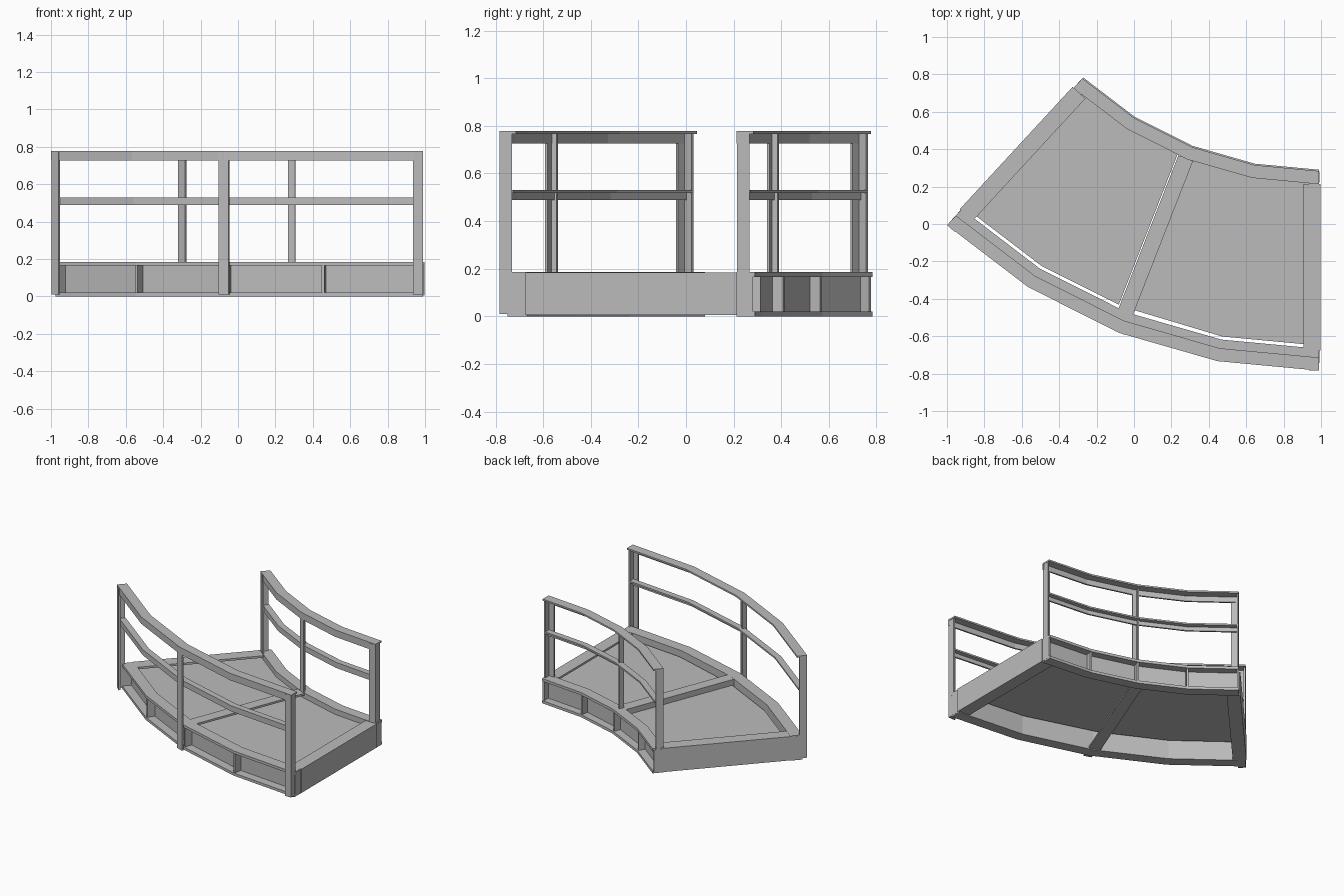
import bpy, bmesh, math
from mathutils import Vector

if "Cube" in bpy.data.objects:
    bpy.data.objects.remove(bpy.data.objects["Cube"])

grey = bpy.data.materials.new("steel_grey")
grey.use_nodes = True
COLOUR = (0.5, 0.5, 0.5, 1)
grey.diffuse_color = COLOUR
grey.node_tree.nodes["Principled BSDF"].inputs["Base Color"].default_value = COLOUR

# Curved layout: four straight bays swept about one centre
CENTRE = Vector((0.99, 2.15, 0))
STEP = math.radians(42.7) / 4
JOINTS = [i * STEP for i in range(5)]
BEND = math.tan(STEP / 2)
TOP = 0.185
PLATE = 0.012


def place(angle, r, s, z):
    """Point at radius r, shifted s along the curve, at height z."""
    sn, cs = math.sin(angle), math.cos(angle)
    return CENTRE + Vector((-sn * r - cs * s, -cs * r + sn * s, z))


def loft(name, sections):
    """Solid through a series of matching closed sections."""
    bm = bmesh.new()
    rings = [[bm.verts.new(p) for p in sec] for sec in sections]
    for a, b in zip(rings, rings[1:]):
        for i in range(len(a)):
            j = (i + 1) % len(a)
            bm.faces.new((a[i], a[j], b[j], b[i]))
    bm.faces.new(rings[0])
    bm.faces.new(rings[-1])
    bmesh.ops.recalc_face_normals(bm, faces=bm.faces)
    mesh = bpy.data.meshes.new(name)
    bm.to_mesh(mesh)
    bm.free()
    mesh.materials.append(grey)
    obj = bpy.data.objects.new(name, mesh)
    bpy.context.collection.objects.link(obj)
    return obj


def sweep(name, profile, first=0, last=4, start=0.0, end=0.0):
    """Run an (r, z) profile along the bays, trimmed or extended at its ends."""
    shifts = [0.0] * (last - first + 1)
    shifts[0], shifts[-1] = start, end
    loft(name, [[place(a, r - abs(s) * BEND, s, z) for r, z in profile]
                for a, s in zip(JOINTS[first:last + 1], shifts)])


def cross_beam(name, angle, profile, r0, r1):
    """Run an (s, z) profile along a radius."""
    loft(name, [[place(angle, r, s, z) for s, z in profile] for r in (r0, r1)])


def channel(web, tip, z0, z1, t):
    """C section with its back at web and flanges reaching to tip."""
    w = web + math.copysign(t, tip - web)
    return [(web, z0), (tip, z0), (tip, z0 + t), (w, z0 + t),
            (w, z1 - t), (tip, z1 - t), (tip, z1), (web, z1)]


def angle_bar(r, width, top, height):
    """L section with an upright leg at r and a top leg turned inward."""
    return [(r, top), (r, top - height), (r - PLATE, top - height),
            (r - PLATE, top - PLATE), (r - width, top - PLATE), (r - width, top)]


def post(name, joint, r, z0, corner, across, deep):
    """L-section upright; across is signed along the curve from its corner."""
    t = math.copysign(PLATE, across)
    plan = [(corner, r), (corner + across, r), (corner + across, r - PLATE),
            (corner + t, r - PLATE), (corner + t, r - deep), (corner, r - deep)]
    loft(name, [[place(JOINTS[joint], rr, s, z) for s, rr in plan]
                for z in (z0, 0.772)])


# Side girders, open away from the deck, with stiffeners at every joint
for side, web, tip in (("outer", 2.817, 2.9), ("inner", 1.937, 1.86)):
    sweep(side + "_girder", channel(web, tip, 0, TOP, 0.02))
    lo, hi = sorted((web, tip))
    for i, a in enumerate(JOINTS):
        shift = {0: 0.006, 4: -0.006}.get(i, 0)
        cross_beam(f"{side}_stiffener_{i}", a,
                   [(shift - 0.007, 0.01), (shift + 0.007, 0.01),
                    (shift + 0.007, 0.175), (shift - 0.007, 0.175)],
                   lo + 0.008, hi - 0.008)

# End beams and middle beam
IN, OUT = 1.935, 2.825
cross_beam("left_end_beam", JOINTS[0], channel(-0.008, 0.085, 0.006, TOP - 0.001, 0.015), IN, OUT)
cross_beam("right_end_beam", JOINTS[4], channel(0.008, -0.085, 0.006, TOP - 0.001, 0.015), IN, OUT)
cross_beam("middle_beam", JOINTS[2], channel(0.052, -0.032, 0.006, TOP - 0.001, 0.015), IN, OUT)

# Deck panels, set below the beam tops with a slot along the outer girder
DECK = [(IN, 0.133), (2.8, 0.133), (2.8, 0.145), (IN, 0.145)]
sweep("left_deck_panel", DECK, 0, 2, 0.007, 0.037)
sweep("right_deck_panel", DECK, 2, 4, 0.058, -0.007)

# Handrails, mid rails and posts
for side, r, z0, mid_across, mid_deep in (("outer", 2.934, 0.01, 0.058, 0.035),
                                          ("inner", 1.937, TOP, 0.04, 0.038)):
    sweep(side + "_top_rail", angle_bar(r, 0.07, 0.778, 0.052))
    sweep(side + "_mid_rail", angle_bar(r - PLATE, 0.045, 0.53, 0.042),
          start=PLATE, end=-PLATE)
    post(side + "_left_post", 0, r - 0.001, z0, 0.002, 0.052, 0.053)
    post(side + "_middle_post", 2, r - 0.001, z0, mid_across / 2, -mid_across, mid_deep)
    post(side + "_right_post", 4, r - 0.001, z0, -0.002, -0.052, 0.053)
